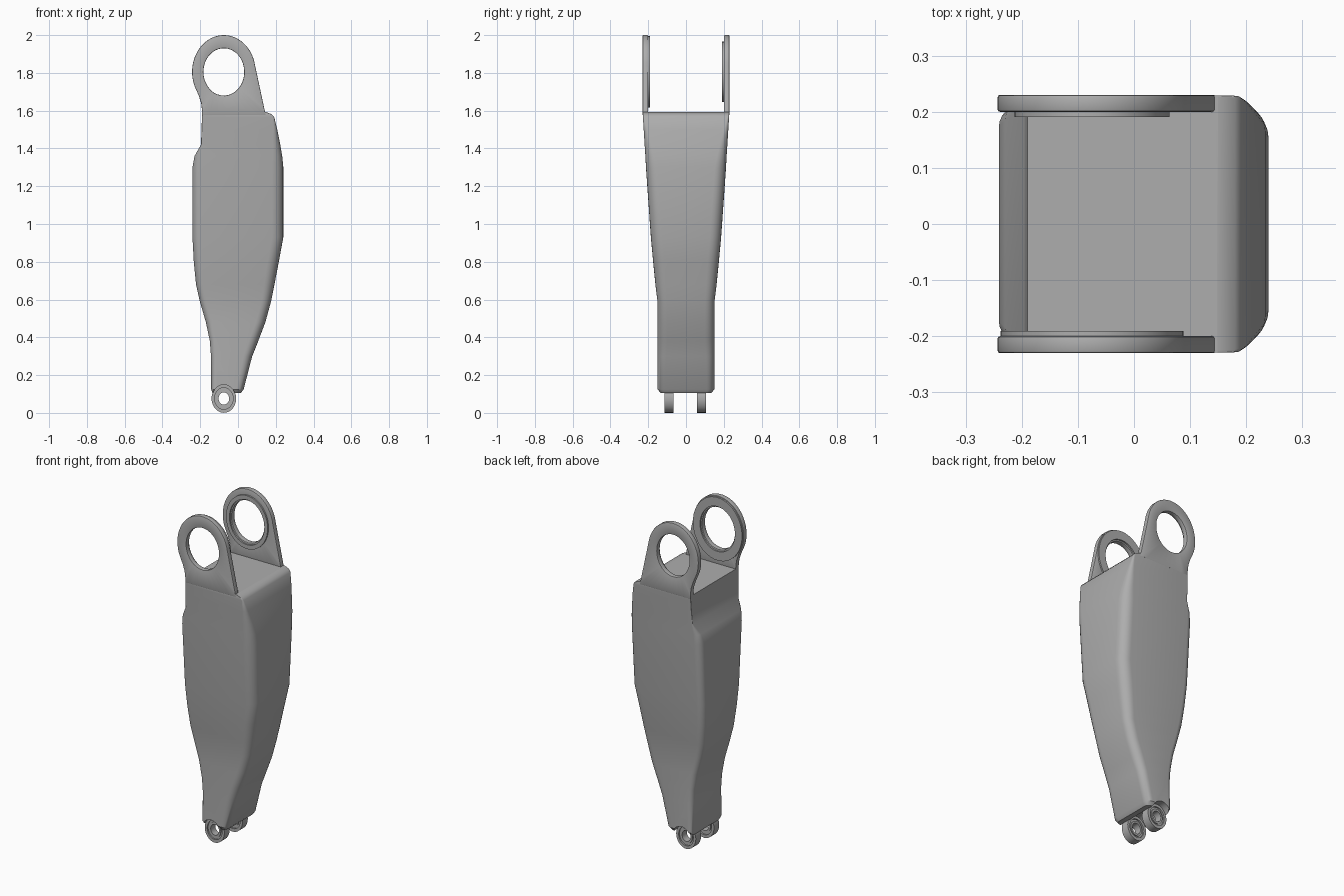
import bpy, bmesh
from math import sin, cos, pi, atan2, radians

cube = bpy.data.objects.get("Cube")
if cube:
    bpy.data.objects.remove(cube, do_unlink=True)

STRETCH = 1.16  # round parts are slightly taller than wide
AXIS_X = -0.075
EAR_Z, LUG_Z = 1.805, 0.076

grey = bpy.data.materials.new("plain grey")
grey.use_nodes = True
colour = (0.42, 0.42, 0.42, 1)
grey.diffuse_color = colour
grey.node_tree.nodes["Principled BSDF"].inputs["Base Color"].default_value = colour


def make_object(name, bm):
    bmesh.ops.recalc_face_normals(bm, faces=bm.faces)
    mesh = bpy.data.meshes.new(name)
    bm.to_mesh(mesh)
    bm.free()
    mesh.materials.append(grey)
    obj = bpy.data.objects.new(name, mesh)
    bpy.context.collection.objects.link(obj)
    return obj


def activate(obj):
    bpy.ops.object.select_all(action="DESELECT")
    obj.select_set(True)
    bpy.context.view_layer.objects.active = obj


def finish(obj, angle=32):
    activate(obj)
    for mod in list(obj.modifiers):
        bpy.ops.object.modifier_apply(modifier=mod.name)
    bpy.ops.object.shade_smooth_by_angle(angle=radians(angle))


def ellipse(cz, r, start=0, end=2 * pi, count=48):
    return [(AXIS_X + r * cos(start + (end - start) * i / count),
             cz + r * STRETCH * sin(start + (end - start) * i / count))
            for i in range(count)]


def holed_plate(name, outline, cz, hole, y0, y1, bevel=0.0):
    """Plate in the x-z plane with an oval hole facing the outline."""
    bm = bmesh.new()
    loops = []
    for y in (y0, y1):
        outer, inner = [], []
        for x, z in outline:
            t = atan2((z - cz) / STRETCH, x - AXIS_X)
            outer.append(bm.verts.new((x, y, z)))
            inner.append(bm.verts.new((AXIS_X + hole * cos(t), y, cz + hole * STRETCH * sin(t))))
        loops += [outer, inner]
    a, b, c, d = loops
    for p, q in ((a, b), (b, d), (d, c), (c, a)):
        for i in range(len(p)):
            j = (i + 1) % len(p)
            bm.faces.new((p[i], p[j], q[j], q[i]))
    obj = make_object(name, bm)
    if bevel:
        mod = obj.modifiers.new("soft edges", "BEVEL")
        mod.width, mod.segments, mod.limit_method = bevel, 2, "ANGLE"
        mod.angle_limit = radians(50)
    finish(obj)
    return obj


# Body: rounded rectangles lofted upward
# z, min x, max x, half depth, corner radius at min x, at max x
SECTIONS = [
    (0.105, -0.135, 0.015, 0.135, 0.02, 0.03),
    (0.125, -0.142, 0.03, 0.15, 0.025, 0.04),
    (0.3, -0.143, 0.075, 0.15, 0.03, 0.045),
    (0.38, -0.149, 0.107, 0.15, 0.03, 0.05),
    (0.48, -0.17, 0.145, 0.15, 0.035, 0.05),
    (0.59, -0.202, 0.175, 0.151, 0.035, 0.05),
    (0.68, -0.222, 0.193, 0.162, 0.04, 0.055),
    (0.8, -0.234, 0.216, 0.174, 0.04, 0.06),
    (0.93, -0.241, 0.24, 0.186, 0.04, 0.06),
    (1.3, -0.241, 0.24, 0.212, 0.04, 0.06),
    (1.36, -0.23, 0.234, 0.215, 0.03, 0.05),
    (1.42, -0.196, 0.224, 0.219, 0.005, 0.04),
    (1.5, -0.193, 0.208, 0.224, 0.004, 0.022),
    (1.565, -0.191, 0.192, 0.228, 0.003, 0.008),
    (1.58, -0.19, 0.18, 0.229, 0.003, 0.005),
    (1.592, -0.19, 0.15, 0.229, 0.003, 0.003),
]
bm = bmesh.new()
rings = []
for z, x0, x1, depth, r0, r1 in SECTIONS:
    ring = []
    for k, (x, side, r) in enumerate(((x1, 1, r1), (x0, 1, r0), (x0, -1, r0), (x1, -1, r1))):
        cx = x - r if x == x1 else x + r
        for i in range(7):
            t = (k + i / 6) * pi / 2
            ring.append(bm.verts.new((cx + r * cos(t), side * (depth - r) + r * sin(t), z)))
    rings.append(ring)
for low, high in zip(rings, rings[1:]):
    for i in range(len(low)):
        j = (i + 1) % len(low)
        bm.faces.new((low[i], low[j], high[j], high[i]))
bm.faces.new(rings[0])
bm.faces.new(rings[-1])
body = make_object("body", bm)

# Arched underside that seats the lugs
bpy.ops.mesh.primitive_cylinder_add(vertices=48, radius=1, depth=1,
                                    location=(AXIS_X, 0, LUG_Z), rotation=(pi / 2, 0, 0))
cutter = bpy.context.object
cutter.name = "arch_cutter"
cutter.scale = (0.063, 0.063 * STRETCH, 0.5)
cutter.hide_render = True
cut = body.modifiers.new("arch", "BOOLEAN")
cut.object, cut.operation, cut.solver = cutter, "DIFFERENCE", "EXACT"
finish(body)
bpy.data.objects.remove(cutter, do_unlink=True)

# Ear outline: oval head running down into the body sides
outline = ellipse(EAR_Z, 0.168, radians(10), radians(205), 40)
corners = [(-0.227, 1.723), (-0.208, 1.68), (-0.195, 1.64), (-0.19, 1.6), (-0.19, 1.575),
           (0.147, 1.575), outline[0]]
for (xa, za), (xb, zb) in zip(corners, corners[1:]):
    steps = 8 if abs(xb - xa) + abs(zb - za) > 0.1 else 1
    outline += [(xa + (xb - xa) * i / steps, za + (zb - za) * i / steps) for i in range(steps)]

for name, side, pad in (("front", -1, 0.163), ("back", 1, 0.138)):
    holed_plate(name + "_ear", outline, EAR_Z, 0.108, side * 0.2, side * 0.23, 0.004)
    # Raised collar on the inner face
    holed_plate(name + "_ear_collar", ellipse(EAR_Z, pad), EAR_Z, 0.116,
                side * 0.191, side * 0.202)

# Lower lugs: recessed web with raised rim and hub
for name, y in (("front", -0.09), ("back", 0.082)):
    for part, outer, inner, half in (("web", 0.06, 0.03, 0.016),
                                     ("rim", 0.065, 0.049, 0.025),
                                     ("hub", 0.039, 0.028, 0.022)):
        holed_plate(f"{name}_lug_{part}", ellipse(LUG_Z, outer), LUG_Z, inner,
                    y - half, y + half)
